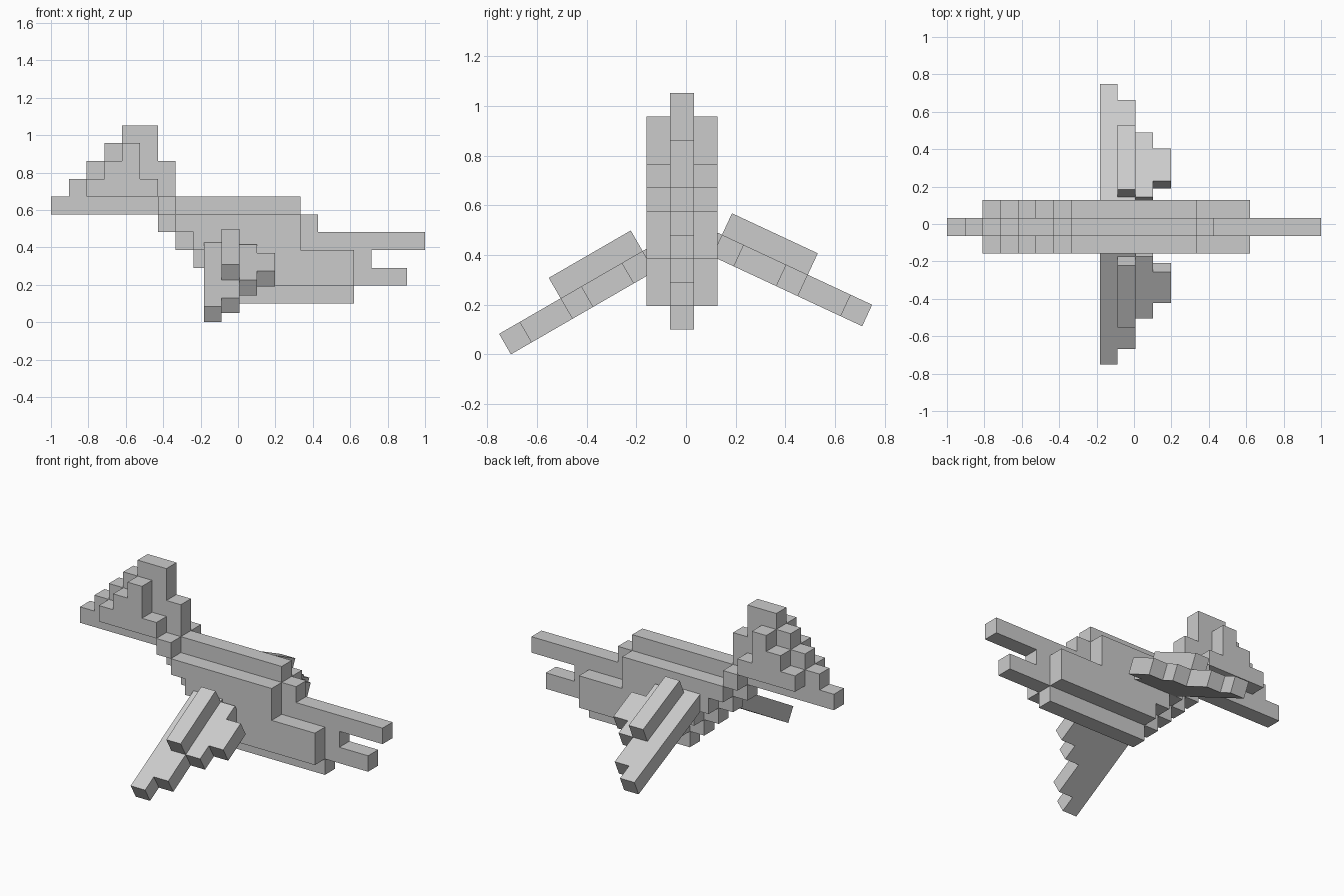
import bpy, bmesh, math
from mathutils import Vector

if "Cube" in bpy.data.objects:
    bpy.data.objects.remove(bpy.data.objects["Cube"])

U = 2 / 21                      # one block
X0, Y0, Z0 = -1.0, -U * 5 / 3, 0.1   # corner of the block grid


def prism(name, points, push):
    """Flat outline pushed along a vector."""
    bm = bmesh.new()
    face = bm.faces.new([bm.verts.new(p) for p in points])
    ext = bmesh.ops.extrude_face_region(bm, geom=[face])
    moved = [v for v in ext["geom"] if isinstance(v, bmesh.types.BMVert)]
    bmesh.ops.translate(bm, verts=moved, vec=push)
    bmesh.ops.recalc_face_normals(bm, faces=bm.faces[:])
    mesh = bpy.data.meshes.new(name)
    bm.to_mesh(mesh)
    bm.free()
    obj = bpy.data.objects.new(name, mesh)
    bpy.context.collection.objects.link(obj)
    return obj


def layer(name, outline, row):
    """Side profile in block units, one block thick in the given y row."""
    pts = [Vector((X0 + i * U, Y0 + row * U, Z0 + k * U)) for i, k in outline]
    return prism(name, pts, Vector((0, U, 0)))


# Middle layer: head, neck, body and forked tail
core = [(0, 5), (0, 6), (1, 6), (1, 7), (2, 7), (2, 8), (3, 8), (3, 9), (4, 9),
        (4, 10), (6, 10), (6, 8), (7, 8), (7, 6), (14, 6), (14, 5), (15, 5),
        (15, 4), (21, 4), (21, 3), (18, 3), (18, 2), (20, 2), (20, 1), (17, 1),
        (17, 0), (10, 0), (10, 1), (9, 1), (9, 2), (8, 2), (8, 3), (7, 3),
        (7, 4), (6, 4), (6, 5)]
layer("body_core", core, 1)

# Outer layers on both sides
cheek = [(2, 6), (2, 7), (3, 7), (3, 8), (4, 8), (4, 9), (5, 9), (5, 7),
         (6, 7), (6, 6)]
neck = [(6, 5), (6, 6), (7, 6), (7, 5)]
flank = [(7, 5), (14, 5), (14, 3), (17, 3), (17, 1), (10, 1), (10, 2), (9, 2),
         (9, 3), (8, 3), (8, 4), (7, 4)]
for side, row in (("right", 0), ("left", 2)):
    layer("cheek_" + side, cheek, row)
    layer("neck_" + side, neck, row)
    layer("flank_" + side, flank, row)

# Drooping wings: outlines as (column, blocks in from the tip)
wing = [(0, 0), (1, 0), (1, 1), (2, 1), (2, 3), (3, 3), (3, 4), (4, 4), (4, 6),
        (3, 6), (3, 7), (2, 7), (2, 8), (0, 8)]
ridge = [(1, 3), (2, 3), (2, 7), (1, 7)]
for side, s, droop, tip_y, tip_z in (("right", -1, 30, 0.752, 0.083),
                                     ("left", 1, 25, 0.749, 0.2)):
    c, n = math.cos(math.radians(droop)), math.sin(math.radians(droop))
    tip = Vector((-0.183, s * tip_y, tip_z))
    inward = Vector((0, -s * c, n)) * U
    up = Vector((0, s * n, c)) * U
    for part, outline, push in (("wing_", wing, -up), ("wing_ridge_", ridge, up)):
        pts = [tip + Vector((i * U, 0, 0)) + inward * d for i, d in outline]
        prism(part + side, pts, push)
